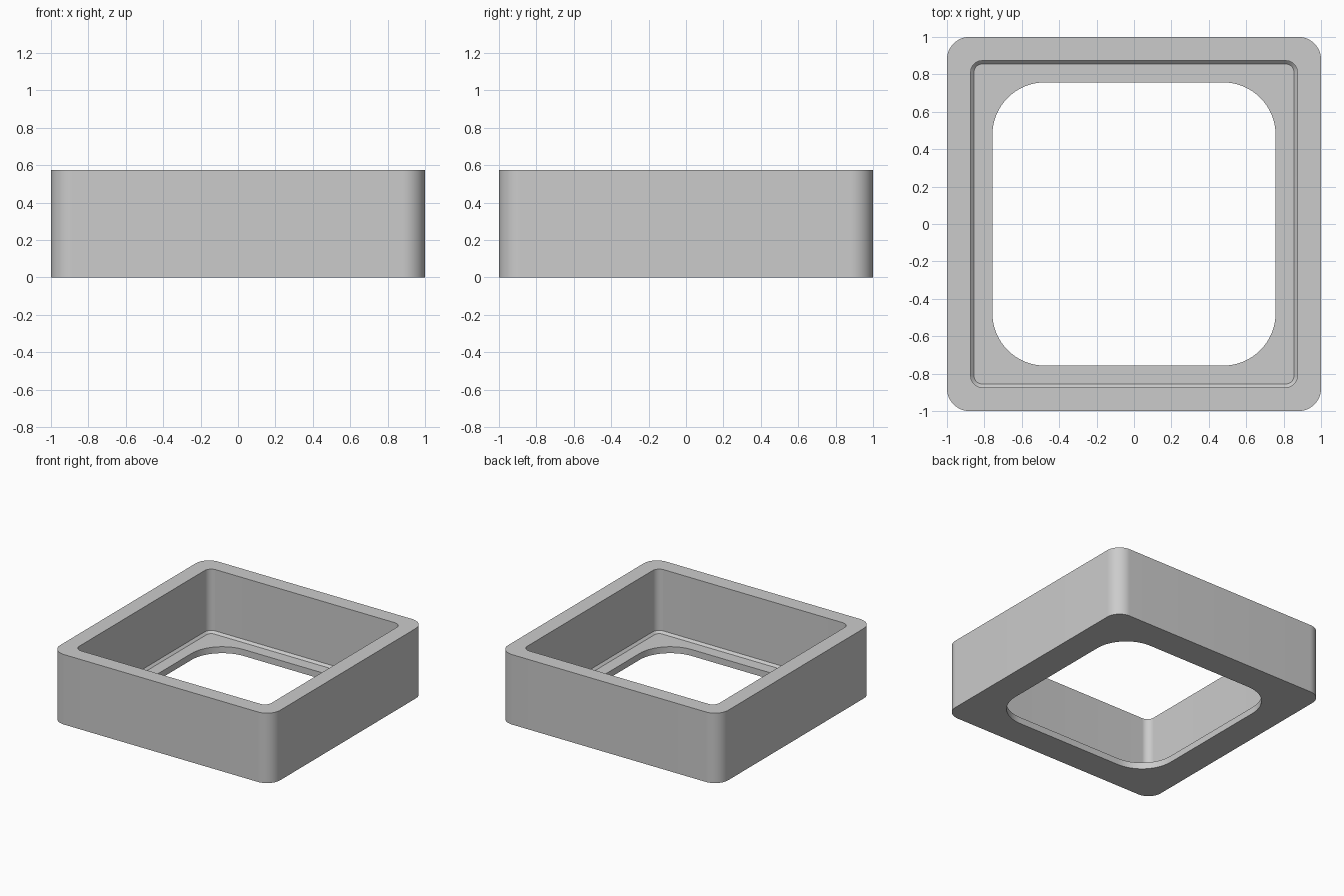
import bpy, bmesh, math

if "Cube" in bpy.data.objects:
    bpy.data.objects.remove(bpy.data.objects["Cube"], do_unlink=True)

SEGMENTS = 16  # steps per rounded corner

grey = bpy.data.materials.new("plain grey")
grey.use_nodes = True
colour = (0.6, 0.6, 0.6, 1)
grey.diffuse_color = colour
grey.node_tree.nodes["Principled BSDF"].inputs["Base Color"].default_value = colour


def rounded_square(bm, half, radius, z):
    """Ring of vertices around a square with rounded corners."""
    ring = []
    for corner in range(4):
        middle = math.radians(45 + 90 * corner)
        cx = math.copysign(half - radius, math.cos(middle))
        cy = math.copysign(half - radius, math.sin(middle))
        for step in range(SEGMENTS + 1):
            a = math.radians(90 * (corner + step / SEGMENTS))
            ring.append(bm.verts.new((cx + radius * math.cos(a),
                                      cy + radius * math.sin(a), z)))
    return ring


# Cross-section of the frame: half width, corner radius, height
sections = [
    (1.0, 0.12, 0.0),       # outer wall, bottom
    (1.0, 0.12, 0.575),     # outer wall, top
    (0.873, 0.06, 0.575),   # inner wall, top
    (0.873, 0.06, 0.071),   # chamfer, top
    (0.855, 0.042, 0.053),  # chamfer, meeting the ledge
    (0.757, 0.28, 0.053),   # opening, top
    (0.757, 0.28, 0.0),     # opening, bottom
]

# Bridge each ring to the next, closing back onto the first
bm = bmesh.new()
rings = [rounded_square(bm, *s) for s in sections]
for lower, upper in zip(rings, rings[1:] + rings[:1]):
    n = len(lower)
    for i in range(n):
        j = (i + 1) % n
        bm.faces.new((lower[i], lower[j], upper[j], upper[i]))
bmesh.ops.recalc_face_normals(bm, faces=bm.faces)

mesh = bpy.data.meshes.new("square_frame")
bm.to_mesh(mesh)
bm.free()
mesh.materials.append(grey)
frame = bpy.data.objects.new("square_frame", mesh)
bpy.context.collection.objects.link(frame)

# Smooth corners, crisp rims
bpy.ops.object.select_all(action="DESELECT")
frame.select_set(True)
bpy.context.view_layer.objects.active = frame
bpy.ops.object.shade_smooth_by_angle(angle=math.radians(30))
